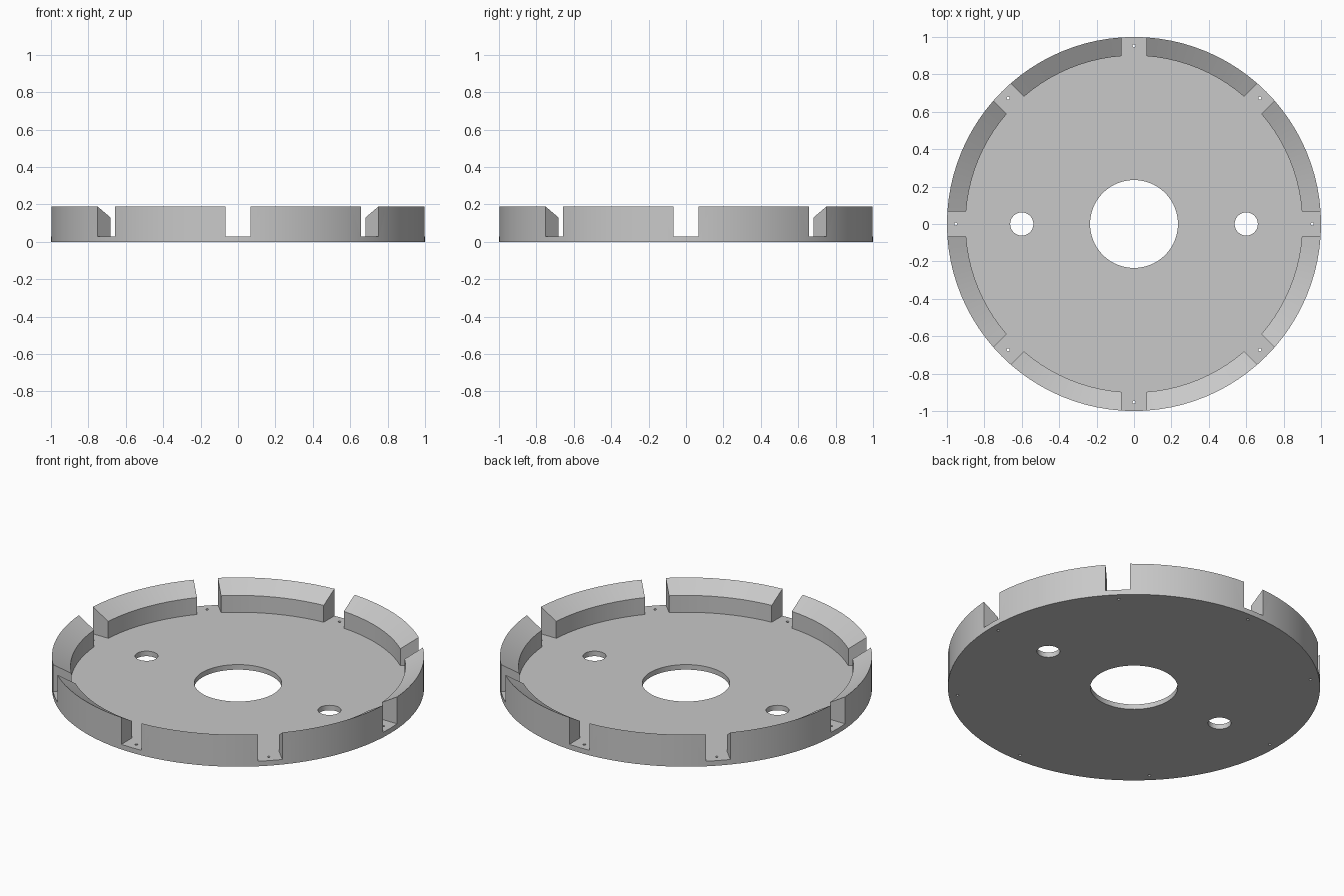
import bpy, bmesh, math
from mathutils import Matrix, Vector

cube = bpy.data.objects.get("Cube")
if cube:
    bpy.data.objects.remove(cube, do_unlink=True)

SEGMENTS = 96
FLOOR, RIM_IN_Z, RIM_OUT_Z = 0.03, 0.13, 0.19
NOTCH_WIDTH = 0.132

grey = bpy.data.materials.new("plain grey")
grey.use_nodes = True
colour = (0.58, 0.58, 0.58, 1)
grey.diffuse_color = colour
grey.node_tree.nodes["Principled BSDF"].inputs["Base Color"].default_value = colour


def make_object(name, bm):
    bmesh.ops.recalc_face_normals(bm, faces=bm.faces)
    mesh = bpy.data.meshes.new(name)
    bm.to_mesh(mesh)
    bm.free()
    mesh.materials.append(grey)
    obj = bpy.data.objects.new(name, mesh)
    bpy.context.collection.objects.link(obj)
    return obj


def lathe(name, profile):
    """Closed ring made by turning a closed (radius, height) profile."""
    bm = bmesh.new()
    rings = []
    for i in range(SEGMENTS):
        a = 2 * math.pi * i / SEGMENTS
        rings.append([bm.verts.new((r * math.cos(a), r * math.sin(a), z)) for r, z in profile])
    n = len(profile)
    for i, ring in enumerate(rings):
        following = rings[(i + 1) % SEGMENTS]
        for j in range(n):
            k = (j + 1) % n
            bm.faces.new((ring[j], following[j], following[k], ring[k]))
    return make_object(name, bm)


def add_hole(bm, radius, x, y, sides):
    bmesh.ops.create_cone(bm, cap_ends=True, segments=sides, radius1=radius, radius2=radius,
                          depth=0.4, matrix=Matrix.Translation((x, y, 0)))


def cut(target, cutter):
    """Apply a boolean difference, then drop the cutter."""
    cutter.hide_render = True
    mod = target.modifiers.new("cut", 'BOOLEAN')
    mod.operation, mod.solver, mod.object = 'DIFFERENCE', 'EXACT', cutter
    bpy.context.view_layer.objects.active = target
    bpy.ops.object.modifier_apply(modifier=mod.name)
    bpy.data.objects.remove(cutter, do_unlink=True)


# Flat plate with central bore and a raised rim whose top slopes inward
plate = lathe("rimmed_plate", [(0.235, 0), (1, 0), (1, RIM_OUT_Z),
                               (0.9, RIM_IN_Z), (0.9, FLOOR), (0.235, FLOOR)])

# Eight radial notches through the rim, down to the plate floor
bm = bmesh.new()
for i in range(8):
    matrix = (Matrix.Rotation(i * math.pi / 4, 4, 'Z')
              @ Matrix.Translation((0.97, 0, FLOOR + 0.15))
              @ Matrix.Diagonal(Vector((0.3, NOTCH_WIDTH, 0.3, 1))))
    bmesh.ops.create_cube(bm, size=1, matrix=matrix)
cut(plate, make_object("notch_cutter", bm))

# Two mounting holes and a pin hole in each notch
bm = bmesh.new()
for x in (-0.6, 0.6):
    add_hole(bm, 0.062, x, 0, 40)
for i in range(8):
    a = i * math.pi / 4
    add_hole(bm, 0.008, 0.952 * math.cos(a), 0.952 * math.sin(a), 12)
cut(plate, make_object("hole_cutter", bm))

# Smooth curved walls, crisp edges
bpy.ops.object.select_all(action='DESELECT')
plate.select_set(True)
bpy.context.view_layer.objects.active = plate
bpy.ops.object.shade_smooth_by_angle(angle=math.radians(20))
